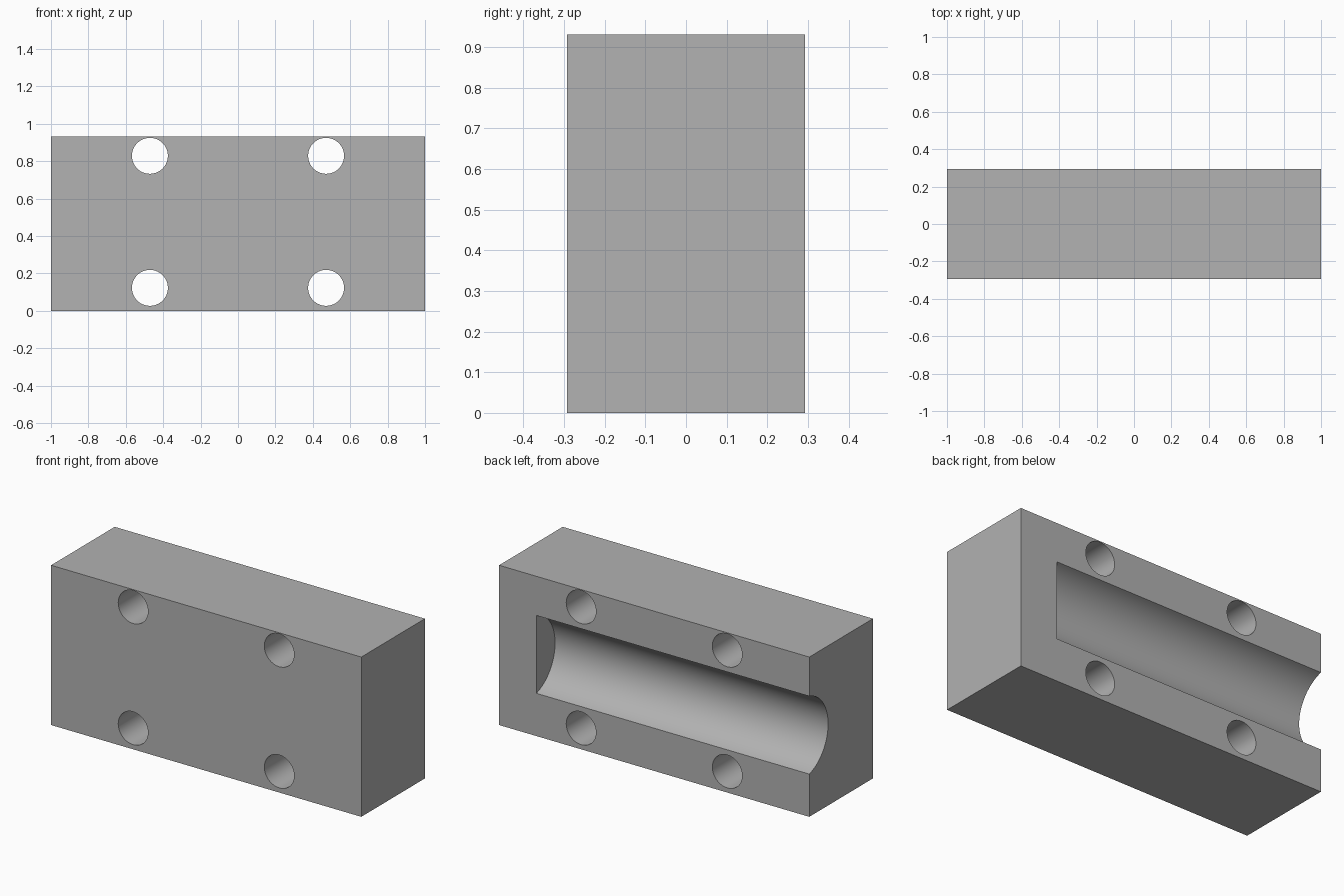
import bpy
import math

default = bpy.data.objects.get("Cube")
if default:
    bpy.data.objects.remove(default, do_unlink=True)

HALF_DEPTH, HEIGHT = 0.293, 0.931
MID_Z = 0.476                      # shared centre height of the channel and holes
HOLE_X, HOLE_Z, HOLE_R = 0.471, 0.353, 0.096
CHANNEL_END, CHANNEL_HALF, CHANNEL_DEPTH = 0.76, 0.227, 0.173

grey = bpy.data.materials.new("plain_grey")
grey.use_nodes = True
colour = (0.445, 0.445, 0.445, 1)
grey.diffuse_color = colour
grey.node_tree.nodes["Principled BSDF"].inputs["Base Color"].default_value = colour


def cylinder(name, radius, length, location, rotation):
    bpy.ops.mesh.primitive_cylinder_add(vertices=96, radius=radius, depth=length,
                                        location=location, rotation=rotation)
    obj = bpy.context.object
    obj.name = name
    obj.hide_render = True
    obj.data.materials.append(grey)
    return obj


# Solid rectangular block
bpy.ops.mesh.primitive_cube_add(size=1, location=(0, 0, HEIGHT / 2))
block = bpy.context.object
block.name = "channel_block"
block.scale = (2, 2 * HALF_DEPTH, HEIGHT)
bpy.ops.object.transform_apply(location=False, rotation=False, scale=True)
block.data.materials.append(grey)

# Four through holes, front to back
cutters = [cylinder("hole_cutter", HOLE_R, 1, (sx * HOLE_X, 0, MID_Z + sz * HOLE_Z),
                    (math.pi / 2, 0, 0))
           for sx in (-1, 1) for sz in (-1, 1)]

# Round channel in the back face, open at the -x end
radius = (CHANNEL_HALF ** 2 + CHANNEL_DEPTH ** 2) / (2 * CHANNEL_DEPTH)
start = -1.2
cutters.append(cylinder("channel_cutter", radius, CHANNEL_END - start,
                        ((CHANNEL_END + start) / 2,
                         HALF_DEPTH - CHANNEL_DEPTH + radius, MID_Z),
                        (0, math.pi / 2, 0)))

# Cut the block, then drop the cutters
bpy.ops.object.select_all(action='DESELECT')
block.select_set(True)
bpy.context.view_layer.objects.active = block
for cutter in cutters:
    mod = block.modifiers.new("cut", 'BOOLEAN')
    mod.operation = 'DIFFERENCE'
    mod.solver = 'EXACT'
    mod.object = cutter
    bpy.ops.object.modifier_apply(modifier=mod.name)
for cutter in cutters:
    bpy.data.objects.remove(cutter, do_unlink=True)

bpy.ops.object.shade_smooth_by_angle(angle=math.radians(30))
